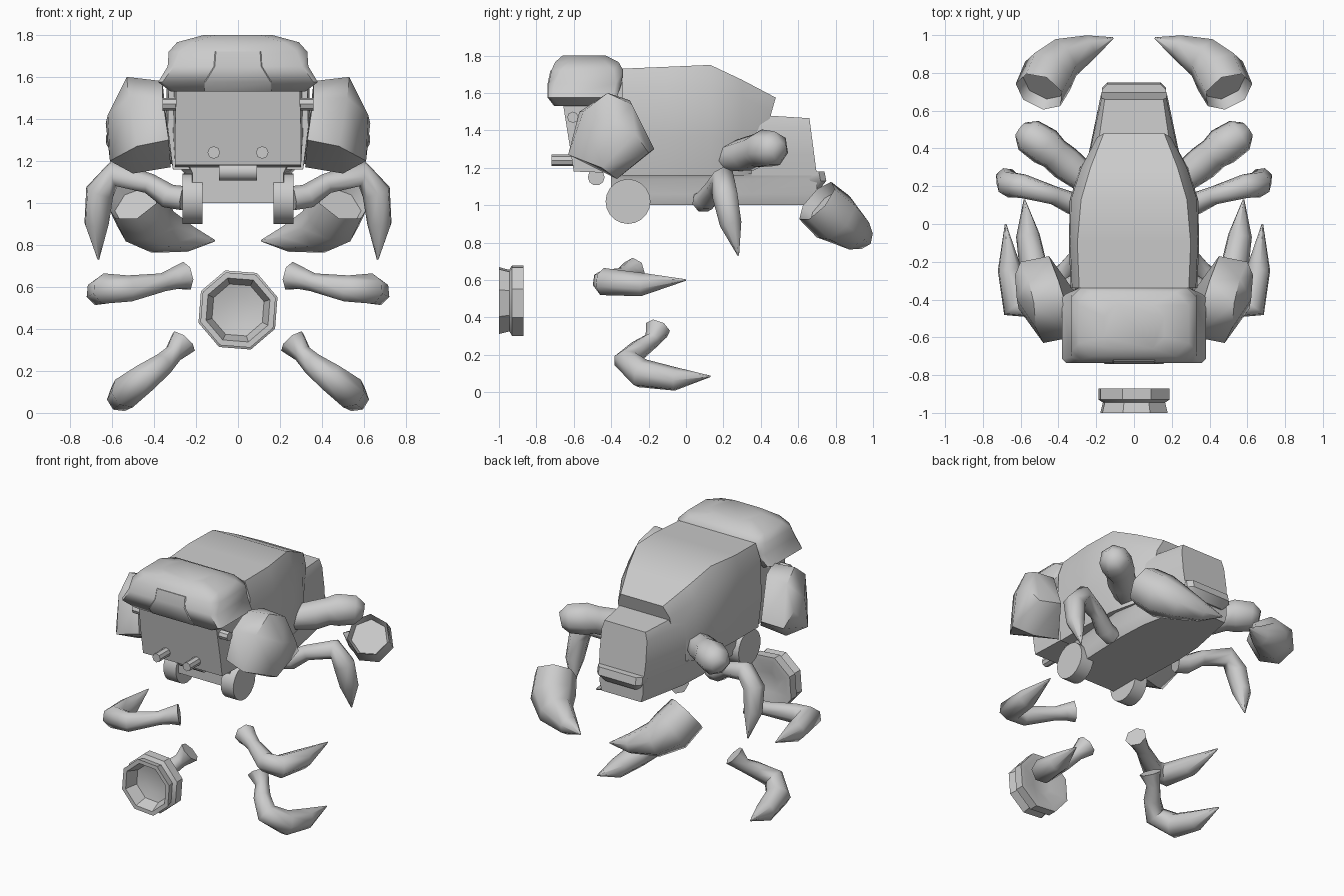
import bpy, bmesh, math
from mathutils import Vector

cube = bpy.data.objects.get("Cube")
if cube:
    bpy.data.objects.remove(cube, do_unlink=True)

grey = bpy.data.materials.new("plain grey")
grey.use_nodes = True
tone = (0.6, 0.6, 0.6, 1)
grey.diffuse_color = tone
grey.node_tree.nodes["Principled BSDF"].inputs["Base Color"].default_value = tone


def finish(name, bm, angle=40):
    bmesh.ops.recalc_face_normals(bm, faces=bm.faces)
    mesh = bpy.data.meshes.new(name)
    bm.to_mesh(mesh)
    bm.free()
    mesh.materials.append(grey)
    ob = bpy.data.objects.new(name, mesh)
    bpy.context.collection.objects.link(ob)
    bpy.ops.object.select_all(action='DESELECT')
    ob.select_set(True)
    bpy.context.view_layer.objects.active = ob
    bpy.ops.object.shade_smooth_by_angle(angle=math.radians(angle))


def skin(name, rings, side=1, angle=40, recess=0):
    """Bridge equal rings of points, cap both ends, optionally hollow the first cap."""
    bm = bmesh.new()
    loops = [[bm.verts.new((p[0] * side, p[1], p[2])) for p in r] for r in rings]
    n = len(loops[0])
    for a, b in zip(loops, loops[1:]):
        for i in range(n):
            bm.faces.new((a[i], a[(i + 1) % n], b[(i + 1) % n], b[i]))
    first = bm.faces.new(loops[0])
    bm.faces.new(loops[-1])
    bmesh.ops.recalc_face_normals(bm, faces=bm.faces)
    if recess:
        bmesh.ops.inset_region(bm, faces=[first], thickness=recess / 3, depth=-recess)
    finish(name, bm, angle)


def limb(name, path, side, sides=7, recess=0):
    """Tapering limb through (x, y, z, radius) points."""
    pts = [Vector(p[:3]) for p in path]
    rings = []
    u = Vector((0, 0, 1))
    for i, p in enumerate(pts):
        t = (pts[min(i + 1, len(pts) - 1)] - pts[max(i - 1, 0)]).normalized()
        u = (u - t * u.dot(t)).normalized()
        v = t.cross(u)
        turns = [math.tau * k / sides for k in range(sides)]
        rings.append([p + path[i][3] * (u * math.cos(a) + v * math.sin(a)) for a in turns])
    skin(name, rings, side, 62, recess)


def section(y, top, mid, low, z_top, z_bot, lean=0):
    """Symmetric cross-section of the shell; lean pushes the bottom back."""
    h = z_top - z_bot
    half = [(low, 0), (mid, 0.35), (mid * 0.98, 0.82), (top, 1)]
    full = half + [(-x, f) for x, f in reversed(half)]
    return [(x, y + lean * (1 - f), z_bot + f * h) for x, f in full]


def box_ring(z, w, y0, y1, c):
    """Horizontal rectangle with cut corners."""
    return [(w, y0 + c, z), (w, y1 - c, z), (w - c, y1, z), (c - w, y1, z),
            (-w, y1 - c, z), (-w, y0 + c, z), (c - w, y0, z), (w - c, y0, z)]


def rod(name, axis, a, b, centre, r, sides=12):
    """Cylinder along the x or y axis."""
    rings = []
    for t in (a, b):
        ring = []
        for k in range(sides):
            ang = math.tau * k / sides
            c, s = centre[0] + r * math.cos(ang), centre[1] + r * math.sin(ang)
            ring.append((t, c, s) if axis == 'x' else (c, t, s))
        rings.append(ring)
    skin(name, rings)


# Main shell, cab and rear deck
skin("main_shell", [section(-0.34, 0.29, 0.335, 0.31, 1.73, 1.16),
                    section(-0.1, 0.30, 0.345, 0.31, 1.74, 1.16),
                    section(0.13, 0.28, 0.34, 0.30, 1.75, 1.16),
                    section(0.30, 0.23, 0.285, 0.26, 1.67, 1.16),
                    section(0.48, 0.16, 0.20, 0.22, 1.575, 1.16, -0.12)], angle=48)
skin("cab", [section(-0.67, 0.30, 0.30, 0.30, 1.62, 1.18, 0.07),
             section(-0.3, 0.30, 0.31, 0.30, 1.66, 1.17)])
skin("rear_deck", [section(0.35, 0.20, 0.245, 0.245, 1.485, 1.16),
                   section(0.66, 0.155, 0.175, 0.17, 1.465, 1.16, 0.04)])
skin("chassis", [section(-0.4, 0.23, 0.22, 0.21, 1.17, 1.0),
                 section(0.15, 0.28, 0.26, 0.23, 1.17, 1.0),
                 section(0.35, 0.245, 0.24, 0.22, 1.17, 1.0),
                 section(0.7, 0.165, 0.165, 0.15, 1.17, 1.0)])
skin("rear_bumper", [box_ring(1.08, 0.13, 0.62, 0.71, 0.02),
                     box_ring(1.13, 0.17, 0.62, 0.75, 0.03),
                     box_ring(1.18, 0.17, 0.62, 0.74, 0.03)])

# Helmet with a brow plate
skin("helmet", [box_ring(1.53, 0.32, -0.70, -0.42, 0.03),
                box_ring(1.575, 0.38, -0.735, -0.37, 0.02),
                box_ring(1.65, 0.335, -0.735, -0.345, 0.03),
                box_ring(1.72, 0.33, -0.72, -0.335, 0.05),
                box_ring(1.765, 0.29, -0.70, -0.36, 0.07),
                box_ring(1.80, 0.16, -0.66, -0.43, 0.06)], angle=50)
skin("brow_plate", [box_ring(1.53, 0.16, -0.705, -0.66, 0.005),
                    box_ring(1.575, 0.16, -0.74, -0.66, 0.005),
                    box_ring(1.65, 0.115, -0.74, -0.66, 0.005),
                    box_ring(1.72, 0.11, -0.725, -0.66, 0.005)])

# Nose roller, and the octagonal cup in front, hollow on both sides
rod("nose_roller", 'x', -0.09, 0.09, (-0.48, 1.15), 0.045, 10)
cup = [(-0.905, 0.07), (-0.92, 0.13), (-1, 0.16), (-1, 0.188), (-0.945, 0.173),
       (-0.93, 0.198), (-0.87, 0.198), (-0.87, 0.165), (-0.895, 0.07)]
skin("cup", [[(r * math.cos(math.tau * (k + 0.4) / 8), y,
               0.49 + r * math.sin(math.tau * (k + 0.4) / 8)) for k in range(8)]
             for y, r in cup])

# Corner points of one shoulder guard
guard = [(0.36, -0.43, 1.58), (0.53, -0.42, 1.60), (0.40, -0.30, 1.56), (0.56, -0.29, 1.54),
         (0.62, -0.40, 1.42), (0.63, -0.27, 1.38), (0.45, -0.17, 1.30), (0.60, -0.20, 1.28),
         (0.61, -0.45, 1.20), (0.50, -0.37, 1.14), (0.32, -0.35, 1.17), (0.33, -0.60, 1.30),
         (0.48, -0.63, 1.27), (0.36, -0.57, 1.50), (0.52, -0.55, 1.50)]

# Limb paths: x, y, z, radius
limbs = {
    "claw_arm": [(0.22, 0.21, 1.25, 0.075), (0.36, 0.32, 1.27, 0.095), (0.42, 0.37, 1.29, 0.09),
                 (0.47, 0.41, 1.30, 0.105), (0.56, 0.47, 1.30, 0.095), (0.60, 0.50, 1.29, 0.05)],
    "upper_leg": [(0.26, 0.09, 1.02, 0.06), (0.33, 0.11, 1.03, 0.06), (0.42, 0.15, 1.09, 0.05),
                  (0.59, 0.20, 1.14, 0.065), (0.66, 0.21, 1.05, 0.07),
                  (0.675, 0.24, 0.90, 0.06), (0.665, 0.28, 0.73, 0.004)],
    "middle_leg": [(0.25, -0.28, 0.65, 0.07), (0.30, -0.31, 0.64, 0.055),
                   (0.36, -0.34, 0.62, 0.045), (0.52, -0.44, 0.59, 0.065),
                   (0.63, -0.44, 0.59, 0.075), (0.66, -0.24, 0.575, 0.065),
                   (0.68, 0.0, 0.60, 0.004)],
    "lower_leg": [(0.26, -0.15, 0.34, 0.07), (0.31, -0.18, 0.28, 0.045),
                  (0.36, -0.25, 0.23, 0.055), (0.44, -0.32, 0.17, 0.07),
                  (0.53, -0.24, 0.10, 0.08), (0.56, -0.06, 0.07, 0.065),
                  (0.58, 0.13, 0.085, 0.004)],
    "pincer": [(0.50, 0.70, 1.02, 0.135), (0.45, 0.80, 0.93, 0.145), (0.37, 0.88, 0.87, 0.115),
               (0.23, 0.94, 0.83, 0.065), (0.11, 0.985, 0.82, 0.004)],
}

for side, word in ((1, "left"), (-1, "right")):
    for part, path in limbs.items():
        limb(word + "_" + part, path, side, recess=0.06 if part == "pincer" else 0)
    bm = bmesh.new()
    for x, y, z in guard:
        bm.verts.new((x * side, y, z))
    bmesh.ops.convex_hull(bm, input=bm.verts)
    finish(word + "_shoulder_guard", bm, 50)
    # Wheels, lamps and side pegs
    rod(word + "_wheel", 'x', side * 0.17, side * 0.265, (-0.31, 1.02), 0.12, 20)
    rod(word + "_lamp", 'y', -0.72, -0.55, (side * 0.115, 1.24), 0.03, 8)
    rod(word + "_side_peg", 'x', side * 0.28, side * 0.36, (-0.605, 1.47), 0.03, 8)
